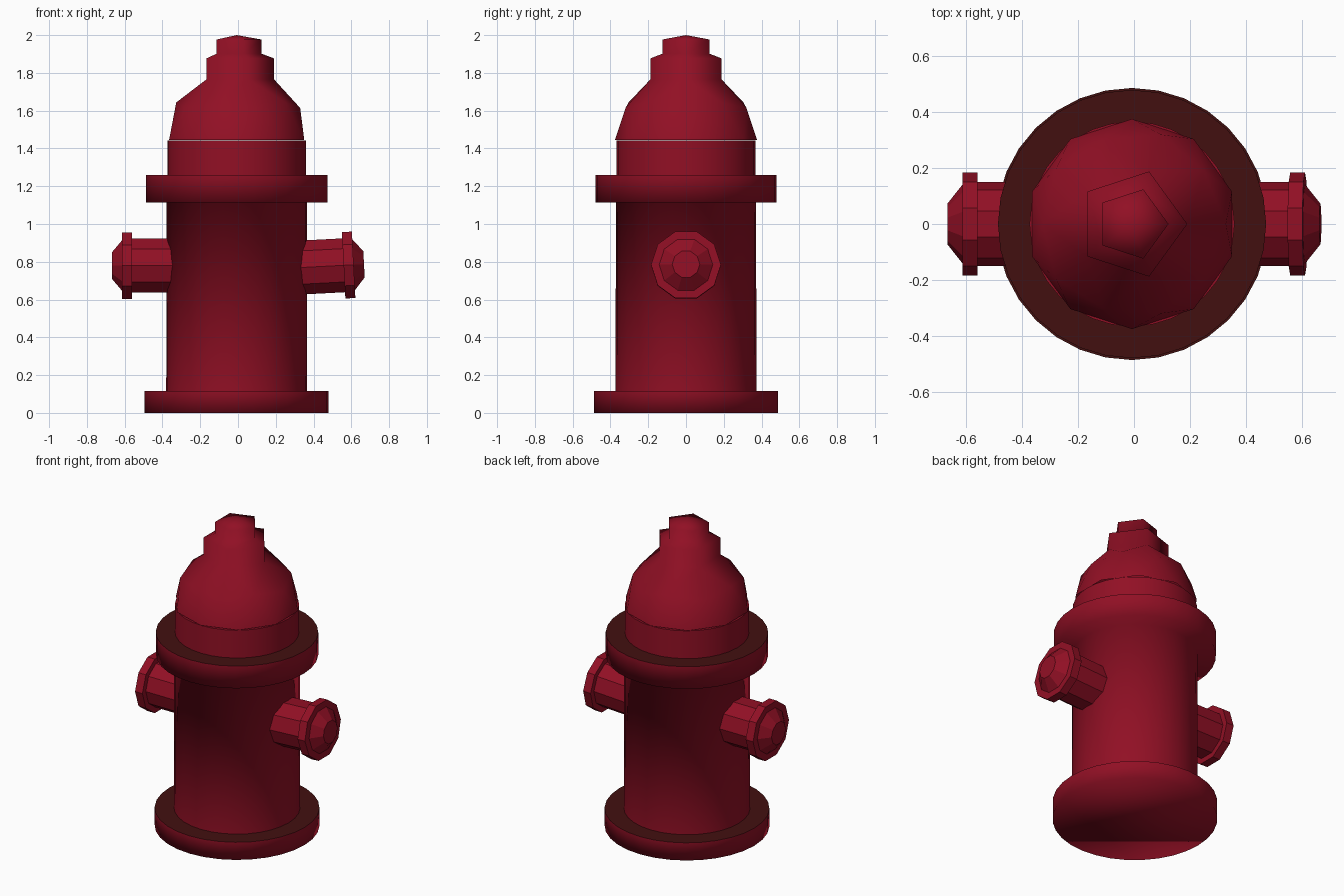
import bpy, bmesh
from math import pi, cos, sin, radians
from mathutils import Matrix, Vector

cube = bpy.data.objects.get("Cube")
if cube:
    bpy.data.objects.remove(cube, do_unlink=True)


def make_material(name, color):
    mat = bpy.data.materials.new(name)
    mat.use_nodes = True
    mat.diffuse_color = color
    node = next(n for n in mat.node_tree.nodes if n.type == "BSDF_PRINCIPLED")
    node.inputs["Base Color"].default_value = color
    return mat


red = make_material("crimson_paint", (0.285, 0.005, 0.018, 1))
dark = make_material("dark_brown_red", (0.055, 0.005, 0.005, 1))
AXIS_X = -0.007


def finish(name, bm, matrix, smooth):
    bmesh.ops.recalc_face_normals(bm, faces=bm.faces)
    for f in bm.faces:
        f.smooth = smooth
    mesh = bpy.data.meshes.new(name)
    bm.to_mesh(mesh)
    bm.free()
    mesh.materials.append(red)
    mesh.materials.append(dark)
    obj = bpy.data.objects.new(name, mesh)
    obj.matrix_world = matrix
    bpy.context.collection.objects.link(obj)
    return obj


def lathe(profile, sides):
    """Closed solid of revolution about z from (radius, height) pairs."""
    bm = bmesh.new()
    rings = [[bm.verts.new((r * cos(2 * pi * i / sides), r * sin(2 * pi * i / sides), z))
              for i in range(sides)] for r, z in profile]
    for a, b in zip(rings, rings[1:]):
        for i in range(sides):
            j = (i + 1) % sides
            bm.faces.new((a[i], a[j], b[j], b[i]))
    bm.faces.new(rings[0][::-1])
    bm.faces.new(rings[-1])
    bmesh.ops.recalc_face_normals(bm, faces=bm.faces)
    return bm


# Barrel with base flange and collar; the flange tops are dark
bm = lathe([(0.487, 0), (0.487, 0.115), (0.373, 0.115), (0.371, 1.115), (0.48, 1.115),
            (0.48, 1.26), (0.367, 1.26), (0.367, 1.441)], 32)
for f in bm.faces:
    if f.normal.z > 0.9:
        for e in f.edges:
            if any(abs(o.normal.z) < 0.5 for o in e.link_faces):
                e.smooth = False
        if f.calc_center_median().z < 1.3:
            f.material_index = 1
finish("barrel", bm, Matrix.Translation((AXIS_X, 0, 0)), True)

# Dome with a stepped five-sided nut pulled out of its crown
bm = bmesh.new()
bmesh.ops.create_icosphere(bm, subdivisions=2, radius=0.376)
bmesh.ops.delete(bm, geom=[v for v in bm.verts if v.co.z < -0.01], context="VERTS")


def raise_crown(bm, lift, scale=1.0):
    """Extrude the fan around the top vertex; returns nothing."""
    bm.verts.ensure_lookup_table()
    apex = max(bm.verts, key=lambda v: v.co.z)
    fan = list(apex.link_faces)
    new = bmesh.ops.extrude_face_region(bm, geom=fan)["geom"]
    for v in new:
        if isinstance(v, bmesh.types.BMVert):
            v.co = Vector((v.co.x * scale, v.co.y * scale, v.co.z + lift))
    bmesh.ops.delete(bm, geom=[f for f in fan if f.is_valid], context="FACES")
    loose = [v for v in bm.verts if not v.link_faces]
    bmesh.ops.delete(bm, geom=loose, context="VERTS")


raise_crown(bm, 0.111)
raise_crown(bm, 0.025, 0.66)
raise_crown(bm, 0.075)
max(bm.verts, key=lambda v: v.co.z).co.z = 2 - 1.446
finish("dome_cap", bm, Matrix.Translation((AXIS_X, 0, 1.446)), True)

# Side outlets: pipe, rim and chamfered plug, facing left and right
outlet = [(0.15, 0.3), (0.15, 0.56), (0.185, 0.56), (0.185, 0.613), (0.142, 0.613), (0.073, 0.668)]
for name, side, tilt, height in (("right_outlet", -1, 0, 0.78), ("left_outlet", 1, 3, 0.752)):
    turn = Matrix.Rotation(radians(side * (90 - tilt)), 4, "Y") @ Matrix.Rotation(pi / 2, 4, "Z")
    finish(name, lathe(outlet, 10), Matrix.Translation((0, 0, height)) @ turn, False)
